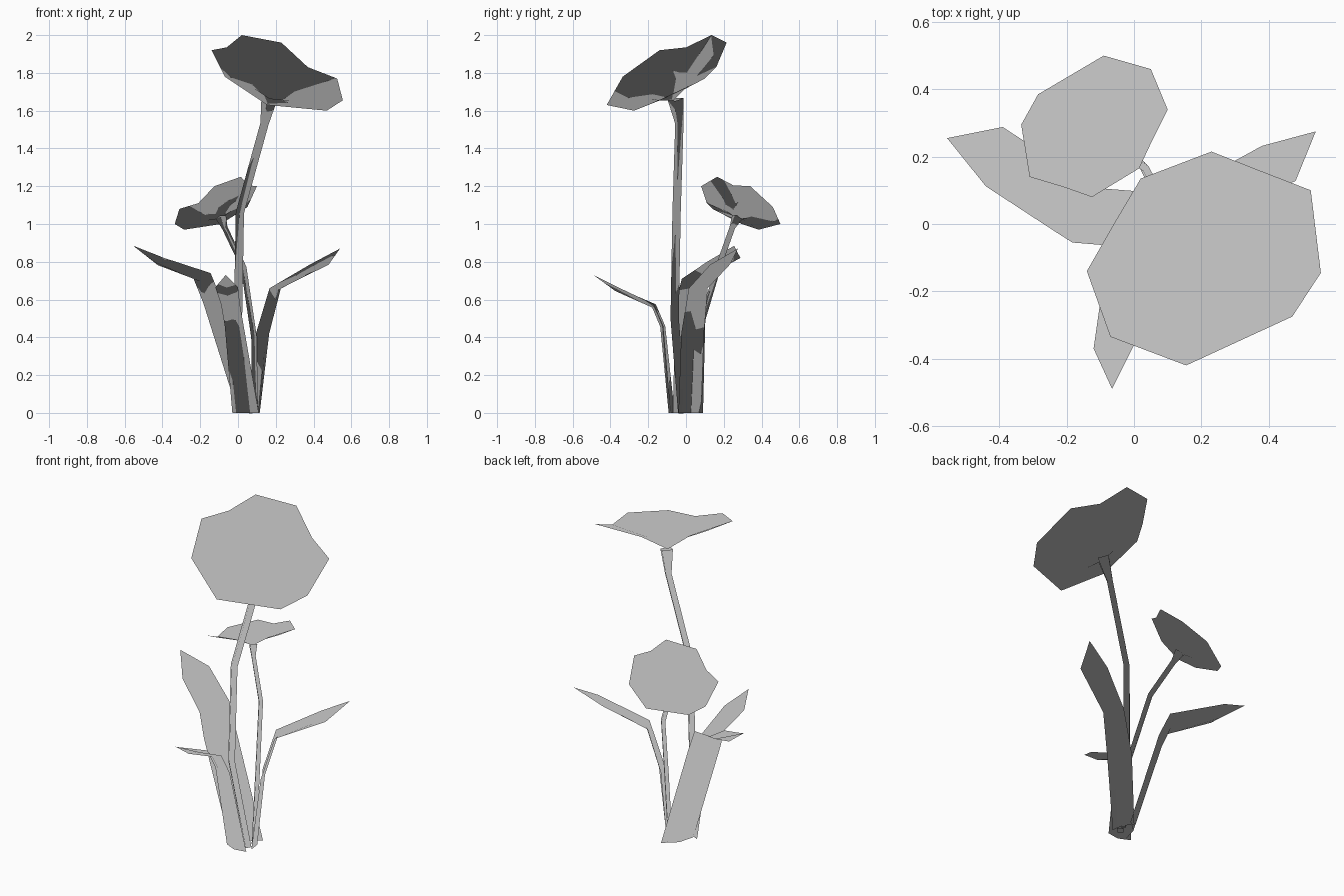
import bpy, bmesh
from mathutils import Vector as V

cube = bpy.data.objects.get("Cube")
if cube:
    bpy.data.objects.remove(cube)

mat = bpy.data.materials.new("plain grey")
mat.use_nodes = True
GREY = (0.61, 0.61, 0.61, 1)
mat.diffuse_color = GREY
mat.node_tree.nodes["Principled BSDF"].inputs["Base Color"].default_value = GREY


def finish(bm, name):
    # Foliage normals point up so that the thin surfaces shade evenly
    me = bpy.data.meshes.new(name)
    bm.to_mesh(me)
    bm.free()
    me.materials.append(mat)
    for p in me.polygons:
        p.use_smooth = True
    me.normals_split_custom_set_from_vertices([(0, 0, 1)] * len(me.vertices))
    ob = bpy.data.objects.new(name, me)
    bpy.context.collection.objects.link(ob)


def bridge(bm, rows, closed=False):
    for a, b in zip(rows, rows[1:]):
        n = len(a)
        for i in range(n if closed else n - 1):
            j = (i + 1) % n
            bm.faces.new((a[i], a[j], b[j], b[i]))


def face_up(bm):
    bmesh.ops.recalc_face_normals(bm, faces=bm.faces)
    if sum(f.normal.z for f in bm.faces) < 0:
        bmesh.ops.reverse_faces(bm, faces=bm.faces)


def leaf(name, sections, tip, fold):
    # Each section has a centre and a half width, folded along the midrib
    bm = bmesh.new()
    centres = [V(c) for c, h in sections] + [V(tip)]
    rows = []
    for i, (c, h) in enumerate(sections):
        h = V(h)
        along = centres[i + 1] - centres[max(i - 1, 0)]
        down = along.cross(h).normalized()
        if down.z > 0:
            down.negate()
        if i == 0:
            down.z = 0
        rows.append([bm.verts.new(p) for p in
                     (centres[i] - h, centres[i] + down * fold, centres[i] + h)])
    bridge(bm, rows)
    end = bm.verts.new(tip)
    for a, b in zip(rows[-1], rows[-1][1:]):
        bm.faces.new((a, b, end))
    face_up(bm)
    finish(bm, name)


def stem(name, path, radius):
    # Thin four-sided tube that follows the path and flares at the top
    bm = bmesh.new()
    pts = [V(p) for p in path]
    rows = []
    for i, p in enumerate(pts):
        along = (pts[min(i + 1, len(pts) - 1)] - pts[max(i - 1, 0)]).normalized()
        u = along.cross(V((0, 1, 0))).normalized()
        w = along.cross(u)
        r = radius * (1.9 if i == len(pts) - 1 else 1)
        rows.append([bm.verts.new(p + d * r) for d in (u, w, -u, -w)])
    bridge(bm, rows, True)
    bmesh.ops.recalc_face_normals(bm, faces=bm.faces)
    finish(bm, name)


def flower(name, centre, rim):
    # Shallow funnel from the stem top to a wavy rim
    bm = bmesh.new()
    c = V(centre)
    outer = [V(p) for p in rim]
    mid = sum(outer, V()) / len(outer)
    inner = [c.lerp(p, 0.35) + (mid - c) * 0.12 for p in outer]
    rows = [[bm.verts.new(p) for p in ring] for ring in (outer, inner)]
    bridge(bm, rows, True)
    hub = bm.verts.new(c)
    for i, v in enumerate(rows[1]):
        bm.faces.new((v, rows[1][(i + 1) % len(rim)], hub))
    face_up(bm)
    finish(bm, name)


# Leaves
leaf("broad_leaf", [((.05, .01, 0), (.05, .08, 0)),
                    ((-.135, .025, .59), (.048, .08, .01)),
                    ((-.19, .053, .725), (.045, .075, .015)),
                    ((-.415, .2, .81), (.025, .088, .01))],
     (-.555, .255, .885), .03)
leaf("back_leaf", [((.09, .02, 0), (-.025, .06, 0)),
                   ((.13, .035, .42), (-.035, .06, 0)),
                   ((.197, .065, .66), (-.03, .05, 0)),
                   ((.43, .18, .785), (-.05, .052, 0))],
     (.54, .275, .87), .018)
leaf("front_leaf", [((.04, -.07, 0), (.07, -.01, 0)),
                    ((-.02, -.115, .46), (.05, -.005, 0)),
                    ((-.04, -.165, .575), (.05, -.005, 0)),
                    ((-.06, -.365, .665), (.06, .005, 0))],
     (-.065, -.49, .73), .022)

# Stems
stem("tall_stem", [(.08, -.02, 0), (0, -.06, .5), (.01, -.05, 1.06),
                   (.14, -.035, 1.53), (.165, -.055, 1.66)], .022)
stem("short_stem", [(.09, .02, 0), (.085, .06, .4), (.03, .17, .77),
                    (-.07, .245, .98), (-.09, .27, 1.035)], .015)

# Flower heads
flower("large_flower", (.165, -.065, 1.655),
       [(.02, .135, 2), (.23, .215, 1.96), (.37, .16, 1.83), (.525, .1, 1.77),
        (.555, -.145, 1.655), (.47, -.275, 1.6), (.155, -.42, 1.63),
        (-.07, -.335, 1.78), (-.14, -.14, 1.92), (-.06, 0, 1.935)])
flower("small_flower", (-.09, .27, 1.03),
       [(-.335, .295, 1), (-.285, .385, .97), (-.09, .5, 1), (.05, .46, 1.09),
        (.1, .34, 1.2), (.055, .25, 1.205), (.015, .165, 1.25), (-.125, .08, 1.2),
        (-.21, .11, 1.11), (-.31, .14, 1.08)])
